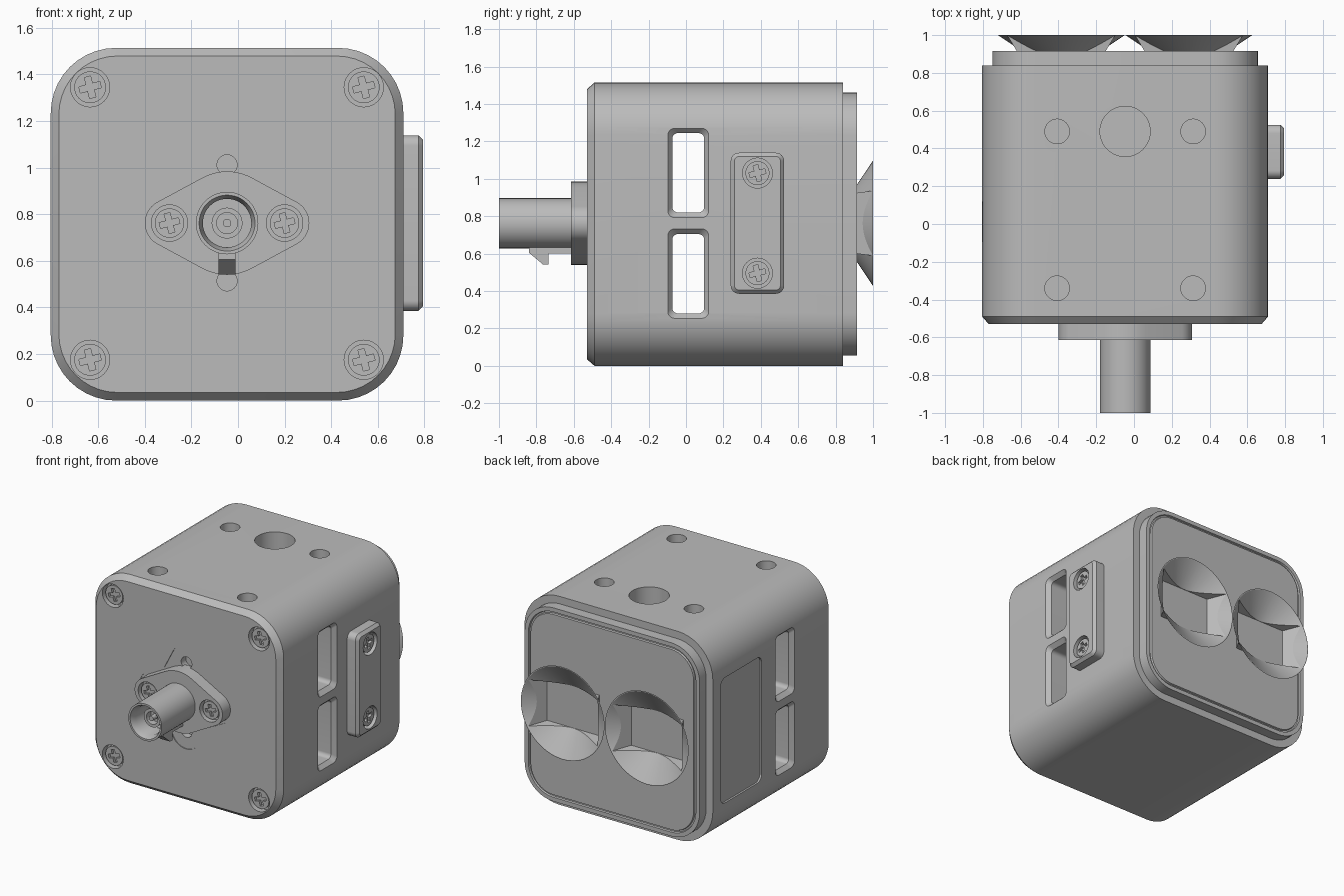
import bpy, bmesh, math
from mathutils import Vector
from mathutils.geometry import convex_hull_2d

if "Cube" in bpy.data.objects:
    bpy.data.objects.remove(bpy.data.objects["Cube"], do_unlink=True)

CX, CZ = -0.047, 0.757          # centre of the housing
metal = bpy.data.materials.new("grey metal")
metal.use_nodes = True
GREY = (0.5, 0.5, 0.5, 1)
metal.diffuse_color = GREY
metal.node_tree.nodes["Principled BSDF"].inputs["Base Color"].default_value = GREY


# ---- outlines ----
def circle(u, v, r, n=48):
    return [(u + r * math.cos(2 * math.pi * i / n), v + r * math.sin(2 * math.pi * i / n))
            for i in range(n)]


def rrect(u, v, hu, hv, r, n=10):
    pts = []
    for k, (su, sv) in enumerate([(1, 1), (-1, 1), (-1, -1), (1, -1)]):
        for i in range(n + 1):
            a = math.pi / 2 * (k + i / n)
            pts.append((u + su * (hu - r) + r * math.cos(a), v + sv * (hv - r) + r * math.sin(a)))
    return pts


def rect(u, v, hu, hv):
    return [(u + hu, v + hv), (u - hu, v + hv), (u - hu, v - hv), (u + hu, v - hv)]


def hull(*circles):
    pts = [Vector(p) for c in circles for p in c]
    return [tuple(pts[i]) for i in convex_hull_2d(pts)]


def cross(u, v, arm, w, turn=0.25):
    base = [(arm, -w), (arm, w), (w, w)]
    pts = []
    for k in range(4):
        a = turn + k * math.pi / 2
        pts += [(u + x * math.cos(a) - y * math.sin(a), v + x * math.sin(a) + y * math.cos(a))
                for x, y in base]
    return pts


# ---- solids ----
def loft(name, axis, *rings):
    """Skin a chain of (outline, depth) rings along an axis and cap both ends."""
    place = {"x": lambda u, v, d: (d, u, v),
             "y": lambda u, v, d: (u, d, v),
             "z": lambda u, v, d: (u, v, d)}[axis]
    bm = bmesh.new()
    loops = [[bm.verts.new(place(u, v, d)) for u, v in pts] for pts, d in rings]
    for a, b in zip(loops, loops[1:]):
        for i in range(len(a)):
            j = (i + 1) % len(a)
            bm.faces.new((a[i], a[j], b[j], b[i]))
    bm.faces.new(loops[0])
    bm.faces.new(loops[-1])
    bmesh.ops.recalc_face_normals(bm, faces=bm.faces)
    mesh = bpy.data.meshes.new(name)
    bm.to_mesh(mesh)
    bm.free()
    mesh.materials.append(metal)
    ob = bpy.data.objects.new(name, mesh)
    bpy.context.collection.objects.link(ob)
    return ob


def prism(name, axis, pts, a, b):
    return loft(name, axis, (pts, a), (pts, b))


def activate(ob):
    bpy.ops.object.select_all(action="DESELECT")
    ob.select_set(True)
    bpy.context.view_layer.objects.active = ob


def combine(ob, tool, operation="DIFFERENCE"):
    tool.hide_render = True
    mod = ob.modifiers.new("combine", "BOOLEAN")
    mod.operation, mod.object, mod.solver = operation, tool, "EXACT"
    activate(ob)
    bpy.ops.object.modifier_apply(modifier=mod.name)
    bpy.data.objects.remove(tool, do_unlink=True)


def cut(ob, axis, pts, a, b):
    combine(ob, prism("cutter", axis, pts, a, b))


def screw(name, host, axis, u, v, surface, out, hole=0.08, head=0.064):
    """Sunk cross-head screw; out is the outward sign along the axis."""
    cut(host, axis, circle(u, v, hole), surface + out * 0.05, surface - out * 0.05)
    ob = prism(name, axis, circle(u, v, head), surface - out * 0.06, surface - out * 0.015)
    cut(ob, axis, cross(u, v, head * 0.68, head * 0.2), surface, surface - out * 0.035)


# ---- housing ----
def shell(inset, radius):
    return rrect(CX, CZ, 0.757 - inset, 0.757 - inset, radius)


housing = loft("housing", "y", (shell(0.035, 0.25), -0.53), (shell(0, 0.28), -0.49),
               (shell(0, 0.28), 0.84))

# chamfered windows passing through both sides
for z in (1.032, 0.492):
    wide, narrow = rrect(0.012, z, 0.117, 0.25, 0.04), rrect(0.012, z, 0.085, 0.212, 0.03)
    combine(housing, loft("cutter", "x", (wide, 0.72), (narrow, 0.68),
                          (narrow, -0.774), (wide, -0.814)))

# top holes
cut(housing, "z", circle(CX, 0.49, 0.133), 1.6, 1.38)
for x in (CX - 0.36, CX + 0.36):
    for y in (0.49, -0.34):
        cut(housing, "z", circle(x, y, 0.065), 1.6, 1.42)

# shallow panel in the plain side
cut(housing, "x", rrect(0.515, 0.745, 0.235, 0.455, 0.05), -0.9, -0.79)

# four-lobed seat and small holes behind the connector
for du, dv in ((1, 0), (0, 1)):
    lobes = [circle(CX + s * du * 0.255, 0.762 + s * dv * 0.255, 0.118) for s in (1, -1)]
    cut(housing, "y", hull(circle(CX, 0.762, 0.235), *lobes), -0.6, -0.524)
for z in (1.012, 0.514):
    cut(housing, "y", circle(CX, z, 0.043), -0.6, -0.47)

# front corner screws
for x in (-0.635, 0.54):
    for z in (0.175, 1.345):
        screw("corner_screw", housing, "y", x, z, -0.53, -1, 0.084, 0.068)

# ---- connector ----
flange = prism("connector_flange", "y",
               hull(circle(CX, 0.762, 0.222), circle(CX - 0.25, 0.762, 0.103),
                    circle(CX + 0.25, 0.762, 0.103)), -0.615, -0.5)
for s in (1, -1):
    screw("flange_screw", flange, "y", CX + s * 0.247, 0.762, -0.615, -1, 0.078, 0.063)

barrel_profile = [(0.134, -0.55), (0.134, -1), (0.12, -1), (0.104, -0.96), (0.104, -0.8),
                  (0.066, -0.8), (0.066, -0.92), (0.045, -0.92), (0.045, -0.87),
                  (0.018, -0.87), (0.018, -0.93)]
loft("connector_barrel", "y", *[(circle(CX, 0.762, r), d) for r, d in barrel_profile])

latch = [(-0.84, 0.66), (-0.84, 0.605), (-0.765, 0.542), (-0.735, 0.542),
         (-0.735, 0.6), (-0.6, 0.6), (-0.6, 0.66)]
prism("connector_latch", "x", latch, CX - 0.037, CX + 0.037)

# ---- side bracket ----
def pad(inset):
    return rrect(0.382, 0.762, 0.143 - inset, 0.377 - inset, 0.045 - inset)


bracket = loft("side_bracket", "x", (pad(0), 0.69), (pad(0), 0.775), (pad(0.02), 0.795))
for z in (1.03, 0.495):
    screw("bracket_screw", bracket, "x", 0.382, z, 0.795, 1)

# ---- rear plate with a fine groove around its edge ----
def rear(inset):
    return rrect(CX, CZ, 0.703 - inset, 0.703 - inset, 0.23 - inset)


plate = loft("rear_plate", "y", (rear(0), 0.82), (rear(0), 0.915), (rear(0.03), 0.915),
             (rear(0.034), 0.903), (rear(0.044), 0.903), (rear(0.048), 0.915))

# ---- twin flared eyepieces: a cone merged with a tapered rectangular pit ----
def cone(x, a, b, grow=0):
    return loft("cone", "y", *[(circle(x, 0.762, 0.33 - 1.5 * (1 - d) + grow, 64), d)
                               for d in (a, b)])


def pit(x, a, b, grow=0):
    return loft("pit", "y", *[(rect(x, 0.762, 0.28 - 0.6 * (1 - d) + grow,
                                    0.168 - 0.13 * (1 - d) + grow), d) for d in (a, b)])


for side, s in (("left", 1), ("right", -1)):
    x = CX + s * 0.338
    eyepiece = cone(x, 0.9, 1, 0.006)
    eyepiece.name = side + "_eyepiece"
    combine(eyepiece, pit(x, 0.9, 1, 0.006), "UNION")
    for target in (eyepiece, plate):
        combine(target, cone(x, 0.88, 1.02))
        combine(target, pit(x, 0.88, 1.02))

# ---- smooth curved walls, keep edges crisp ----
for ob in [o for o in bpy.context.collection.objects if o.type == "MESH"]:
    activate(ob)
    bpy.ops.object.shade_smooth_by_angle(angle=math.radians(25))
